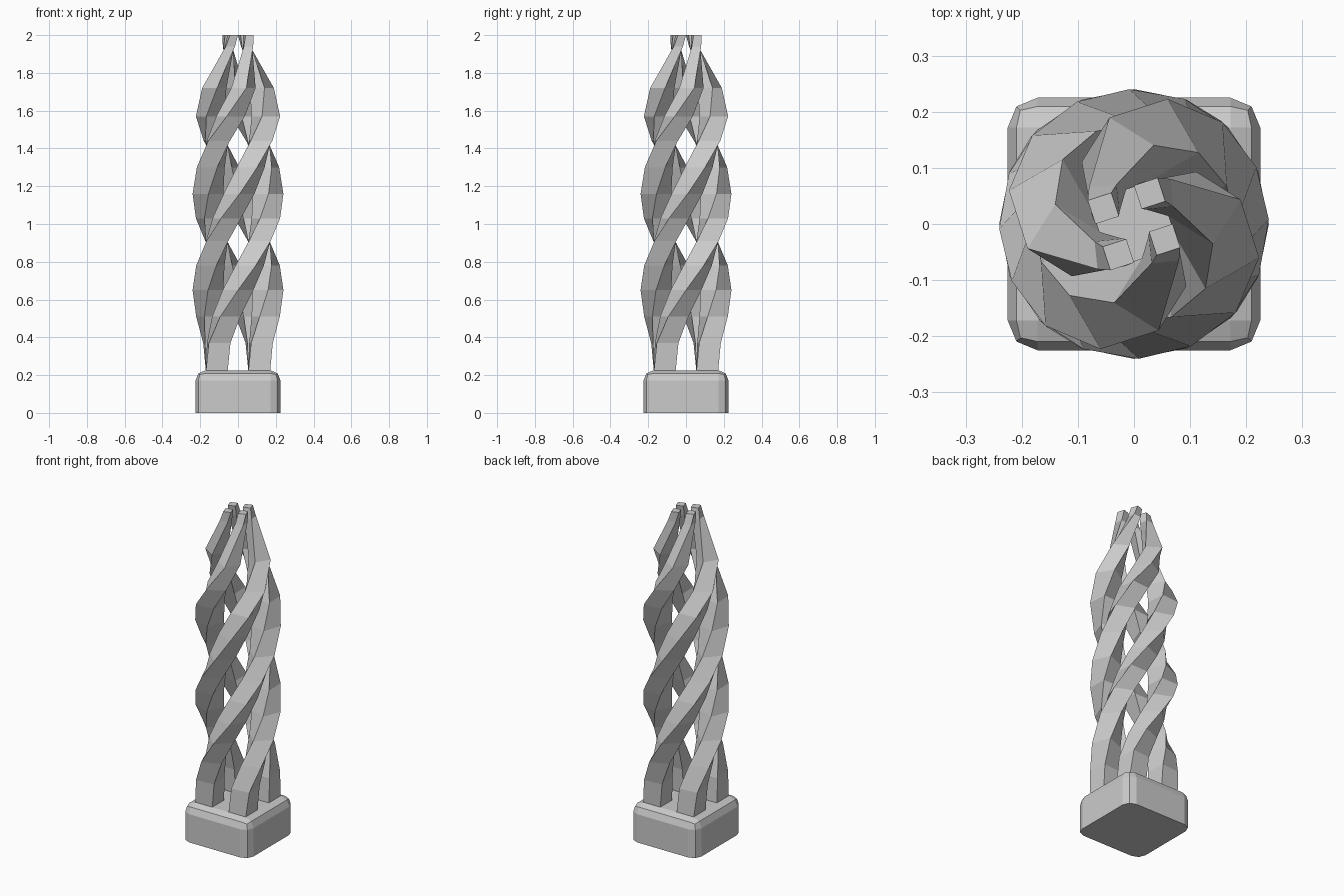
import bpy, bmesh
from math import cos, sin, radians

if "Cube" in bpy.data.objects:
    bpy.data.objects.remove(bpy.data.objects["Cube"])


def finish(bm, name):
    bmesh.ops.recalc_face_normals(bm, faces=bm.faces)
    me = bpy.data.meshes.new(name)
    bm.to_mesh(me)
    bm.free()
    ob = bpy.data.objects.new(name, me)
    bpy.context.collection.objects.link(ob)
    return ob


# Base block: rounded on the sides and top, sharp underneath
bm = bmesh.new()
bmesh.ops.create_cube(bm, size=1)
for v in bm.verts:
    v.co = (v.co.x * 0.45, v.co.y * 0.45, (v.co.z + 0.5) * 0.225)
edges = [e for e in bm.edges if max(v.co.z for v in e.verts) > 0.1]
bmesh.ops.bevel(bm, geom=edges, offset=0.053, segments=2, profile=0.5, affect='EDGES')
finish(bm, "base")

# Rings along each strand: height, twist in degrees, scale
RINGS = [(0.22, 0, 1), (0.37, 5, 1), (0.51, 22, 1), (0.65, 45, 1), (0.78, 68, 1),
         (0.91, 91, 1), (1.03, 113, 1), (1.16, 137, 1), (1.30, 160, 1),
         (1.44, 184, 1), (1.57, 210, 0.96), (1.72, 238, 0.81),
         (1.94, 276, 0.43), (2.0, 288, 0.385)]
INNER, OUTER = 0.055, 0.17
SECTION = [(INNER, INNER), (OUTER, INNER), (OUTER, OUTER), (INNER, OUTER)]


# Square strand twisting around the central axis and tapering to the top
def strand(index):
    bm = bmesh.new()
    loops = []
    for z, deg, s in RINGS:
        a = radians(deg + 90 * index)
        loops.append([bm.verts.new((s * (x * cos(a) - y * sin(a)),
                                    s * (x * sin(a) + y * cos(a)), z))
                      for x, y in SECTION])
    for lo, hi in zip(loops, loops[1:]):
        for i in range(4):
            j = (i + 1) % 4
            bm.faces.new((lo[i], lo[j], hi[j], hi[i]))
    bm.faces.new(loops[0][::-1])
    bm.faces.new(loops[-1])
    finish(bm, f"twisted_strand_{index + 1}")


for k in range(4):
    strand(k)
